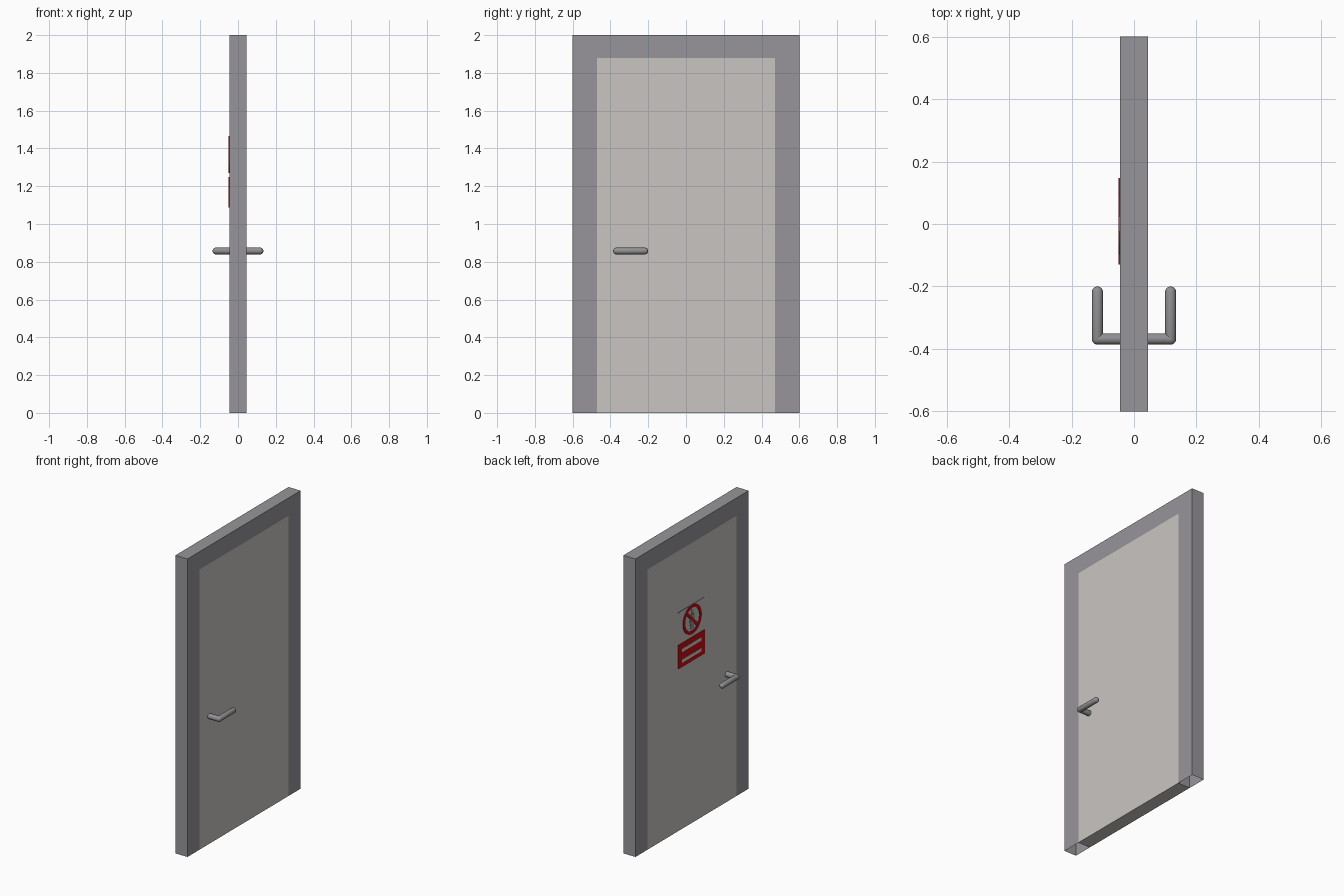
import bpy, bmesh, math
from mathutils import Vector, Matrix

if "Cube" in bpy.data.objects:
    bpy.data.objects.remove(bpy.data.objects["Cube"])


def material(name, rgb):
    m = bpy.data.materials.new(name)
    m.diffuse_color = (*rgb, 1)
    m.use_nodes = True
    m.node_tree.nodes["Principled BSDF"].inputs["Base Color"].default_value = m.diffuse_color
    return m


FRAME = material("frame grey", (0.31, 0.30, 0.32))
DOOR = material("door beige grey", (0.59, 0.56, 0.535))
METAL = material("handle metal", (0.28, 0.28, 0.29))
RED = material("sign red", (0.55, 0.005, 0.008))
PALE = material("sign pale", (0.62, 0.62, 0.62))
TEAL = material("sign grey teal", (0.22, 0.30, 0.30))


def make(name, bm, mat, smooth=False):
    bmesh.ops.recalc_face_normals(bm, faces=bm.faces)
    me = bpy.data.meshes.new(name)
    bm.to_mesh(me)
    bm.free()
    me.materials.append(mat)
    ob = bpy.data.objects.new(name, me)
    bpy.context.collection.objects.link(ob)
    if smooth:
        bpy.context.view_layer.objects.active = ob
        ob.select_set(True)
        bpy.ops.object.shade_smooth_by_angle(angle=math.radians(40))
        ob.select_set(False)
    return ob


def prism(name, outline, x0, x1, mat):
    """Extrude a (y, z) outline between x0 and x1."""
    bm = bmesh.new()
    face = bm.faces.new([bm.verts.new((x0, y, z)) for y, z in outline])
    ext = bmesh.ops.extrude_face_region(bm, geom=[face])
    for v in ext["geom"]:
        if isinstance(v, bmesh.types.BMVert):
            v.co.x = x1
    return make(name, bm, mat)


def rect(y0, y1, z0, z1):
    return [(y0, z0), (y1, z0), (y1, z1), (y0, z1)]


def disc(cy, cz, r, n=24):
    return [(cy + r * math.cos(2 * math.pi * i / n),
             cz + r * math.sin(2 * math.pi * i / n)) for i in range(n)]


T = 0.045   # half thickness

# Door frame: an arch, hollow and open at the floor
arch = [(-0.6, 0), (-0.6, 2), (0.6, 2), (0.6, 0),
        (0.47, 0), (0.47, 1.88), (-0.47, 1.88), (-0.47, 0)]
frame = prism("door_frame", arch, -T, T, FRAME)
bm = bmesh.new()
bm.from_mesh(frame.data)
floor = [f for f in bm.faces if f.calc_center_median().z < 0.001]
bmesh.ops.delete(bm, geom=floor, context='FACES_ONLY')
bm.to_mesh(frame.data)
bm.free()

# Door leaf, flush with the frame
prism("door_leaf", rect(-0.47, 0.47, 0, 1.88), -T, T, DOOR)

# Handles: a shank through the door and a round-ended lever on each side
R, HY, HZ, HX = 0.018, -0.368, 0.857, 0.117


def capsule(name, a, b):
    """Round-ended rod from a to b."""
    a, b = Vector(a), Vector(b)
    half = (b - a).length / 2
    bm = bmesh.new()
    bmesh.ops.create_uvsphere(bm, u_segments=20, v_segments=11, radius=R)
    for v in bm.verts:
        v.co.z += half if v.co.z > 0 else -half
    rot = Vector((0, 0, 1)).rotation_difference(b - a).to_matrix().to_4x4()
    bm.transform(Matrix.Translation((a + b) / 2) @ rot)
    make(name, bm, METAL, True)


for side, s in (("left", -1), ("right", 1)):
    capsule("lever_" + side, (s * HX, HY, HZ), (s * HX, HY + 0.15, HZ))
    bm = bmesh.new()
    bmesh.ops.create_cone(bm, cap_ends=False, segments=20, radius1=R,
                          radius2=R, depth=HX - T)
    bm.transform(Matrix.Translation((s * (HX + T) / 2, HY, HZ))
                 @ Matrix.Rotation(math.pi / 2, 4, 'Y'))
    make("shank_" + side, bm, METAL, True)

# Warning sign on the left face
SX, X1 = -T, -T - 0.004
CY, CZ = 0.0, 1.367

# Prohibition ring
bm = bmesh.new()
n = 40
rings = []
for r, x in ((0.098, SX), (0.098, X1), (0.077, X1), (0.077, SX)):
    rings.append([bm.verts.new((x, y, z)) for y, z in disc(CY, CZ, r, n)])
for k in range(3):
    for i in range(n):
        j = (i + 1) % n
        bm.faces.new((rings[k][i], rings[k][j],
                      rings[k + 1][j], rings[k + 1][i]))
make("sign_ring", bm, RED)

# Slash from upper +y to lower -y
d, w = 0.060, 0.007
prism("sign_slash", [(CY + d - w, CZ + d + w), (CY + d + w, CZ + d - w),
                     (CY - d + w, CZ - d - w), (CY - d - w, CZ - d + w)],
      SX, X1, RED)

# Plain standing figure behind the slash
X2 = -T - 0.002
prism("figure_head", disc(CY, CZ + 0.052, 0.013, 16), SX, X2, TEAL)
prism("figure_body", [(-0.022, CZ + 0.034), (0.022, CZ + 0.034),
                      (0.026, CZ - 0.01), (0.014, CZ - 0.065),
                      (-0.014, CZ - 0.065), (-0.026, CZ - 0.01)],
      SX, X2, TEAL)

# Thin top edge and the red notice plate with two blank pale bands
prism("sign_top_edge", rect(-0.13, 0.148, 1.463, 1.467), SX, X2, TEAL)
prism("notice_plate", rect(-0.13, 0.148, 1.088, 1.248), SX, X1, RED)
for i, z in enumerate((1.128, 1.200)):
    prism(f"notice_band_{i + 1}", rect(-0.095, 0.113, z - 0.011, z + 0.011),
          X1, X1 - 0.001, PALE)
